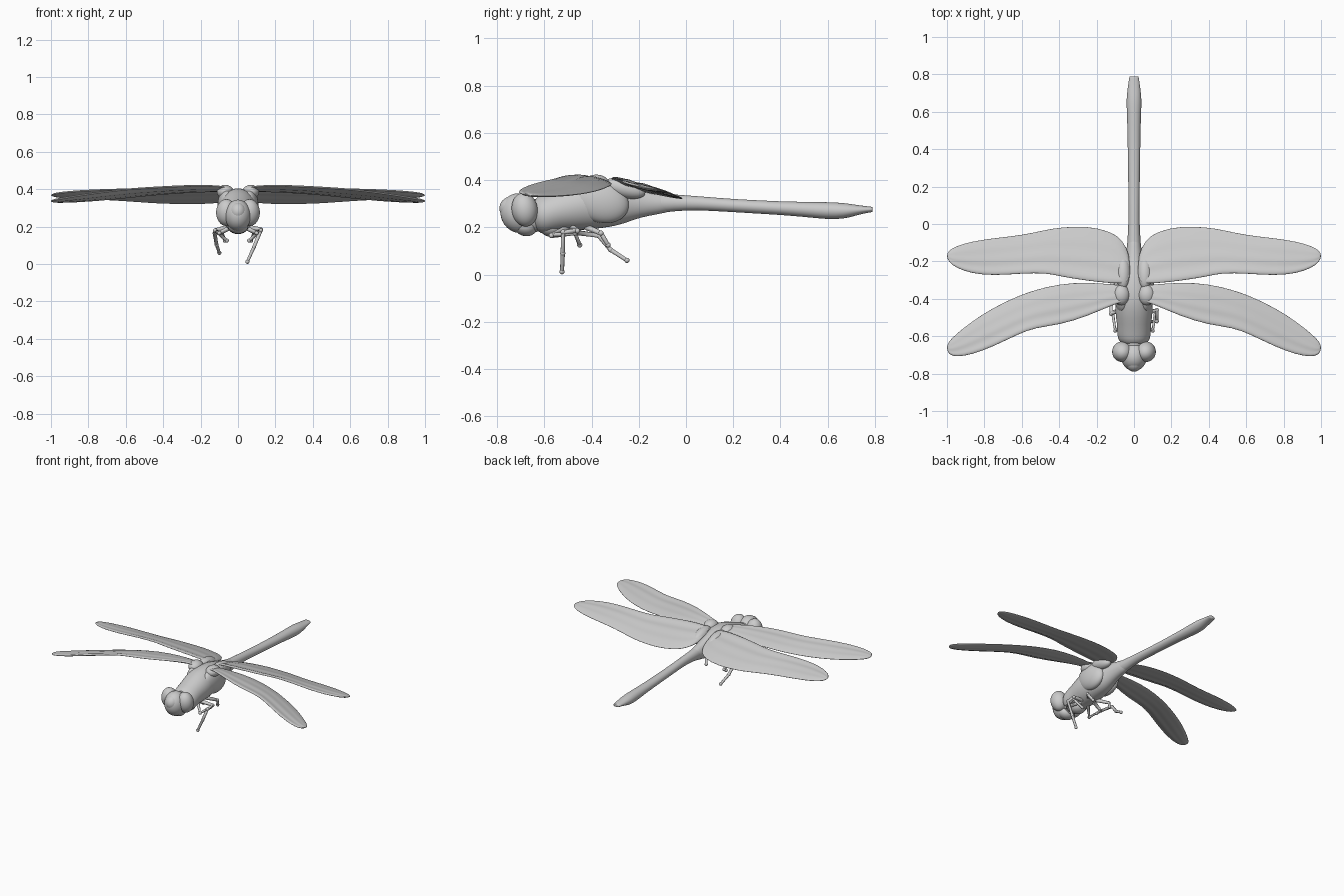
import bpy
import bmesh
import math
from mathutils import Vector

default_cube = bpy.data.objects.get("Cube")
if default_cube:
    bpy.data.objects.remove(default_cube, do_unlink=True)

# One plain grey for the whole insect
grey = bpy.data.materials.new("plain_grey")
grey.use_nodes = True
colour = (0.6, 0.6, 0.6, 1)
grey.diffuse_color = colour
grey.node_tree.nodes["Principled BSDF"].inputs["Base Color"].default_value = colour


def finish(name, bm, levels=1):
    """Turn a bmesh into a smooth, subdivided grey object."""
    bmesh.ops.recalc_face_normals(bm, faces=bm.faces[:])
    mesh = bpy.data.meshes.new(name)
    bm.to_mesh(mesh)
    bm.free()
    mesh.materials.append(grey)
    mesh.shade_smooth()
    obj = bpy.data.objects.new(name, mesh)
    bpy.context.scene.collection.objects.link(obj)
    if levels:
        subdivision = obj.modifiers.new("subdivision", "SUBSURF")
        subdivision.levels = subdivision.render_levels = levels
    return obj


def loft(name, rings, levels=1):
    """Skin a list of closed point rings and cap both ends."""
    bm = bmesh.new()
    loops = [[bm.verts.new(point) for point in ring] for ring in rings]
    count = len(loops[0])
    for a, b in zip(loops, loops[1:]):
        for i in range(count):
            j = (i + 1) % count
            bm.faces.new((a[i], a[j], b[j], b[i]))
    bm.faces.new(loops[0])
    bm.faces.new(loops[-1])
    return finish(name, bm, levels)


def body_part(name, sections, sides=20):
    """Loft oval sections given as y, bottom z, top z and half width."""
    angles = [math.tau * i / sides for i in range(sides)]
    rings = []
    for y, bottom, top, width in sections:
        middle, height = (top + bottom) / 2, (top - bottom) / 2
        rings.append([(width * math.cos(a), y, middle + height * math.sin(a))
                      for a in angles])
    return loft(name, rings)


def ellipsoid(name, centre, radii, tilt=0):
    bm = bmesh.new()
    bmesh.ops.create_uvsphere(bm, u_segments=32, v_segments=20, radius=1)
    obj = finish(name, bm, 0)
    obj.location, obj.scale = centre, radii
    obj.rotation_euler.x = tilt
    return obj


def wing(name, side, stations, thickness=0.011, steps=14):
    """Loft thin pleated sections: x, leading y, trailing y, leading z, trailing z."""
    rings = []
    for x, front, back, front_z, back_z in stations:
        ring = []
        chord = back - front
        for i in range(2 * steps):
            angle = math.tau * i / (2 * steps)
            t = (1 - math.cos(angle)) / 2
            pleat = 0.02 * chord * math.sin(t * math.pi * 6) * (1 - t)
            lens = thickness * math.sin(angle) * min(1, chord / 0.1)
            z = front_z + (back_z - front_z) * t + pleat + lens
            ring.append((side * x, front + chord * t, z))
        rings.append(ring)
    return loft(name, rings)


def leg(name, points, radius=0.011):
    """Thin jointed tube that narrows toward the foot."""
    curve = bpy.data.curves.new(name, "CURVE")
    curve.dimensions = "3D"
    curve.bevel_depth = radius
    curve.bevel_resolution = 3
    curve.use_fill_caps = True
    spline = curve.splines.new("POLY")
    spline.points.add(len(points) - 1)
    for i, (target, point) in enumerate(zip(spline.points, points)):
        target.co = (*point, 1)
        target.radius = 1.15 - 0.4 * i / (len(points) - 1)
    curve.materials.append(grey)
    obj = bpy.data.objects.new(name, curve)
    bpy.context.scene.collection.objects.link(obj)
    # Rounded knees and foot
    for i, point in enumerate(points[1:]):
        ellipsoid(f"{name}_joint_{i + 1}", point, [radius] * 3)
    return obj


# Thorax narrowing into the waist
body_part("thorax", [
    (-0.65, 0.22, 0.30, 0.04), (-0.635, 0.18, 0.33, 0.08),
    (-0.59, 0.165, 0.345, 0.093), (-0.54, 0.185, 0.365, 0.09),
    (-0.47, 0.185, 0.395, 0.103), (-0.4, 0.19, 0.41, 0.1),
    (-0.32, 0.2, 0.405, 0.088), (-0.26, 0.215, 0.39, 0.066),
    (-0.2, 0.24, 0.37, 0.05), (-0.12, 0.255, 0.348, 0.038),
    (-0.04, 0.27, 0.336, 0.03)])

# Long abdomen with a swollen, tapered end
body_part("abdomen", [
    (-0.2, 0.25, 0.36, 0.044), (-0.1, 0.262, 0.343, 0.036),
    (0, 0.273, 0.336, 0.03), (0.1, 0.27, 0.328, 0.03),
    (0.2, 0.264, 0.32, 0.031), (0.3, 0.258, 0.315, 0.032),
    (0.4, 0.252, 0.31, 0.034), (0.5, 0.244, 0.308, 0.035),
    (0.6, 0.233, 0.307, 0.039), (0.67, 0.235, 0.304, 0.041),
    (0.72, 0.25, 0.295, 0.035), (0.77, 0.262, 0.289, 0.028),
    (0.788, 0.264, 0.287, 0.025), (0.79, 0.266, 0.285, 0.022)])

# Head: face, brow, mouth and neck
ellipsoid("face", (0, -0.705, 0.26), (0.07, 0.08, 0.085), 0.4)
ellipsoid("brow", (0, -0.74, 0.28), (0.045, 0.05, 0.05))
ellipsoid("mouth", (0, -0.68, 0.205), (0.055, 0.05, 0.042), -0.3)
ellipsoid("neck", (0, -0.64, 0.25), (0.055, 0.05, 0.07))
ellipsoid("front_chest", (0, -0.57, 0.2), (0.055, 0.05, 0.04))

fore_stations = [
    (0.02, -0.41, -0.33, 0.4, 0.39), (0.1, -0.425, -0.325, 0.418, 0.39),
    (0.25, -0.495, -0.31, 0.418, 0.385), (0.4, -0.54, -0.32, 0.41, 0.375),
    (0.53, -0.555, -0.352, 0.403, 0.362), (0.62, -0.59, -0.384, 0.396, 0.352),
    (0.75, -0.655, -0.445, 0.38, 0.34), (0.87, -0.7, -0.522, 0.362, 0.333),
    (0.95, -0.711, -0.588, 0.348, 0.332), (0.985, -0.7, -0.622, 0.342, 0.333),
    (1.0, -0.675, -0.648, 0.339, 0.335)]
hind_stations = [
    (0.02, -0.31, -0.17, 0.4, 0.35), (0.06, -0.318, -0.085, 0.405, 0.335),
    (0.12, -0.318, -0.04, 0.41, 0.325), (0.25, -0.305, -0.008, 0.408, 0.32),
    (0.4, -0.28, -0.018, 0.402, 0.324), (0.47, -0.262, -0.03, 0.4, 0.328),
    (0.6, -0.265, -0.06, 0.4, 0.338), (0.75, -0.277, -0.075, 0.395, 0.347),
    (0.87, -0.265, -0.093, 0.388, 0.352), (0.95, -0.235, -0.118, 0.38, 0.357),
    (0.985, -0.208, -0.138, 0.375, 0.362), (1.0, -0.18, -0.16, 0.37, 0.366)]

# Paired parts
for side, label in ((1, "left"), (-1, "right")):
    ellipsoid(f"{label}_eye", (side * 0.062, -0.683, 0.275),
              (0.055, 0.055, 0.072), 0.15)
    wing(f"{label}_fore_wing", side, fore_stations)
    wing(f"{label}_hind_wing", side, hind_stations)
    ellipsoid(f"{label}_fore_wing_root", (side * 0.068, -0.38, 0.385),
              (0.045, 0.055, 0.038))
    ellipsoid(f"{label}_hind_wing_root", (side * 0.058, -0.26, 0.365),
              (0.04, 0.09, 0.04), -0.25)
    ellipsoid(f"{label}_wing_muscle", (side * 0.06, -0.36, 0.31),
              (0.05, 0.12, 0.09), -0.3)
    leg(f"{label}_folded_leg", [
        (side * 0.03, -0.5, 0.2), (side * 0.1, -0.57, 0.165),
        (side * 0.115, -0.47, 0.175), (side * 0.06, -0.45, 0.125)])
    leg(f"{label}_tucked_leg", [
        (side * 0.03, -0.42, 0.2), (side * 0.09, -0.36, 0.175),
        (side * 0.07, -0.33, 0.125)])

# The two outstretched legs differ from side to side
leg("left_standing_leg", [
    (0.04, -0.48, 0.2), (0.122, -0.46, 0.185), (0.122, -0.52, 0.18),
    (0.085, -0.522, 0.09), (0.05, -0.525, 0.012)])
leg("right_trailing_leg", [
    (-0.04, -0.45, 0.2), (-0.122, -0.48, 0.18), (-0.125, -0.37, 0.165),
    (-0.115, -0.32, 0.105), (-0.1, -0.25, 0.06)])
